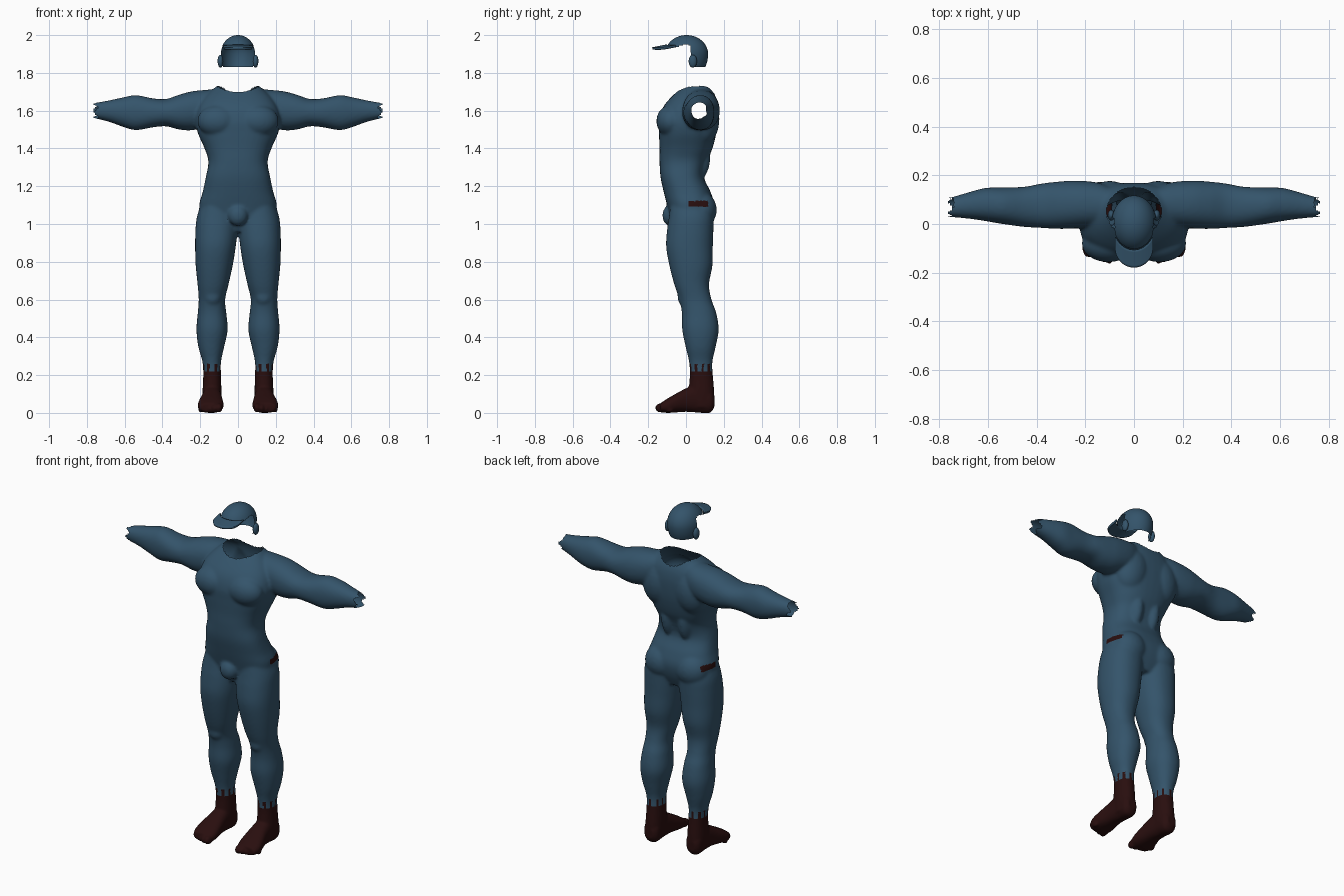
import bpy, bmesh, math
from mathutils import Matrix, Vector

if "Cube" in bpy.data.objects:
    bpy.data.objects.remove(bpy.data.objects["Cube"])


def material(name, rgb):
    m = bpy.data.materials.new(name)
    m.diffuse_color = (*rgb, 1)
    m.use_nodes = True
    m.node_tree.nodes["Principled BSDF"].inputs["Base Color"].default_value = m.diffuse_color
    return m


BLUE = material("slate_blue", (0.034, 0.088, 0.145))
BROWN = material("dark_brown", (0.022, 0.0045, 0.0045))


def smooth_rows(rows, n=6):
    """Catmull-Rom resampling of profile rows."""
    out = []
    for i in range(len(rows) - 1):
        a, b = rows[max(i - 1, 0)], rows[i]
        c, d = rows[i + 1], rows[min(i + 2, len(rows) - 1)]
        for k in range(n):
            t = k / n
            out.append([0.5 * (2 * q + (r - p) * t + (2 * p - 5 * q + 4 * r - s) * t * t
                               + (3 * q - p - 3 * r + s) * t ** 3)
                        for p, q, r, s in zip(a, b, c, d)])
    return out + [list(rows[-1])]


def loft(bm, axis, rows, side=1, power=2.2, seg=40):
    """Closed tube; each row is position, then min/max of both cross axes."""
    rings = []
    for t, a0, a1, b0, b1 in smooth_rows(rows):
        ring = []
        for k in range(seg):
            c, s = math.cos(math.tau * k / seg), math.sin(math.tau * k / seg)
            a = (a0 + a1) / 2 + (a1 - a0) / 2 * math.copysign(abs(c) ** (2 / power), c)
            b = (b0 + b1) / 2 + (b1 - b0) / 2 * math.copysign(abs(s) ** (2 / power), s)
            x, y, z = {"x": (t, a, b), "y": (a, t, b), "z": (a, b, t)}[axis]
            ring.append(bm.verts.new((x * side, y, z)))
        rings.append(ring)
    for r, q in zip(rings, rings[1:]):
        for k in range(seg):
            bm.faces.new((r[k], r[(k + 1) % seg], q[(k + 1) % seg], q[k]))
    bm.faces.new(rings[0])
    bm.faces.new(rings[-1])


def blob(bm, centre, radii, side=1, tilt=0.0):
    m = (Matrix.Translation((centre[0] * side, centre[1], centre[2]))
         @ Matrix.Rotation(tilt * side, 4, "Y") @ Matrix.Diagonal((*radii, 1)))
    bmesh.ops.create_uvsphere(bm, u_segments=24, v_segments=16, radius=1, matrix=m)


def finish(name, bm, mats=(BLUE,)):
    me = bpy.data.meshes.new(name)
    bm.to_mesh(me)
    bm.free()
    ob = bpy.data.objects.new(name, me)
    bpy.context.collection.objects.link(ob)
    for m in mats:
        me.materials.append(m)
    me.shade_smooth()
    return ob


def fuse(name, bm, voxel, remove, paint, mats):
    """Merge solids into one skin, open it where remove() says, then colour it."""
    bmesh.ops.recalc_face_normals(bm, faces=bm.faces[:])
    tmp = finish("helper", bm)
    mod = tmp.modifiers.new("merge", "REMESH")
    mod.mode, mod.voxel_size = "VOXEL", voxel
    mod = tmp.modifiers.new("relax", "SMOOTH")
    mod.factor, mod.iterations = 0.5, 8
    me = bpy.data.meshes.new_from_object(
        tmp.evaluated_get(bpy.context.evaluated_depsgraph_get()))
    bpy.data.objects.remove(tmp)
    out = bmesh.new()
    out.from_mesh(me)
    bpy.data.meshes.remove(me)
    gone = [f for f in out.faces if remove(f.calc_center_median())]
    bmesh.ops.delete(out, geom=gone, context="FACES")
    for f in out.faces:
        f.material_index = paint(f.calc_center_median())
    return finish(name, out, mats)


TORSO = [(0.96, -.08, .08, -.05, .11), (1.03, -.19, .19, -.08, .14),
         (1.10, -.205, .205, -.10, .15), (1.17, -.187, .187, -.118, .13),
         (1.25, -.17, .17, -.135, .095), (1.33, -.157, .157, -.14, .11),
         (1.40, -.177, .177, -.14, .14), (1.48, -.212, .212, -.143, .16),
         (1.55, -.225, .225, -.143, .168), (1.62, -.21, .21, -.12, .168),
         (1.68, -.17, .17, -.07, .155), (1.74, -.10, .10, .0, .12)]
LEG = [(1.12, .02, .19, -.08, .13), (1.04, .004, .217, -.09, .145),
       (0.97, .003, .225, -.10, .145), (0.88, .012, .227, -.105, .142),
       (0.78, .028, .224, -.088, .14), (0.68, .05, .214, -.062, .122),
       (0.60, .068, .208, -.035, .135), (0.53, .062, .213, -.022, .16),
       (0.44, .055, .22, -.02, .173), (0.35, .073, .21, -.002, .157),
       (0.27, .09, .188, .016, .14), (0.20, .09, .184, .02, .142),
       (0.10, .088, .188, .015, .15), (0.03, .095, .185, .03, .145)]
ARM = [(0.07, .0, .14, 1.56, 1.722), (0.15, -.01, .17, 1.52, 1.712),
       (0.24, -.018, .178, 1.497, 1.703), (0.31, -.02, .174, 1.50, 1.685),
       (0.38, -.016, .166, 1.517, 1.662), (0.45, -.012, .153, 1.512, 1.665),
       (0.54, .0, .15, 1.497, 1.682), (0.61, .012, .148, 1.515, 1.67),
       (0.68, .022, .13, 1.54, 1.655), (0.75, .028, .11, 1.557, 1.643),
       (0.80, .03, .105, 1.56, 1.64)]
FOOT = [(.150, .112, .165, .03, .09), (.125, .092, .184, .0, .13),
        (.06, .09, .186, .002, .15), (.0, .085, .193, .006, .13),
        (-.06, .078, .208, .002, .098), (-.10, .077, .213, .0, .075),
        (-.135, .085, .20, .004, .052)]

# Suit: torso, arms, legs and muscle volumes
suit = bmesh.new()
loft(suit, "z", TORSO, power=2.5)
blob(suit, (0, -.085, 1.045), (.052, .04, .055))
for s in (1, -1):
    loft(suit, "x", ARM, s)
    loft(suit, "z", LEG, s)
    blob(suit, (.105, -.08, 1.545), (.11, .077, .085), s)          # chest
    blob(suit, (.10, .09, 1.555), (.105, .087, .14), s, -.15)      # upper back
    blob(suit, (.10, .08, 1.075), (.098, .083, .095), s)           # seat
    blob(suit, (.055, .05, 1.36), (.05, .08, .14), s)              # lower back
    blob(suit, (.135, -.01, .615), (.045, .035, .05), s)           # knee


def suit_open(c):
    neck = (c.x / .112) ** 2 + ((c.y - .05) / .10) ** 2 < 1 and c.z > 1.55
    wrist = abs(c.x) > .752 + .012 * math.sin(c.z * 130 + c.y * 60)
    return neck or wrist or c.z < .215


def suit_paint(c):
    pocket = 1.09 < c.z < 1.122 and .015 < c.y < .118 and abs(c.x) > .08
    ang = math.atan2(c.y - .08, abs(c.x) - .138)
    cuff = c.z < (.258 if math.sin(ang * 9) > .35 else .222)
    return int(pocket or cuff)


fuse("body_suit", suit, .008, suit_open, suit_paint, (BLUE, BROWN))

# Feet with toes
for s, label in ((1, "left"), (-1, "right")):
    foot = bmesh.new()
    loft(foot, "z", LEG[9:], s)
    loft(foot, "y", FOOT, s, 2.4)
    for i in range(5):
        r = .022 - .0022 * i
        blob(foot, (.101 + .0245 * i, -.134 + .003 * i * i, r + .004),
             (r * .85, r * 1.35, r + .003), s)
    fuse(label + "_foot", foot, .006, lambda c: c.z > .219, lambda c: 0, (BROWN,))

# Cap shell: full dome in front, lower guard behind
cap = bmesh.new()
bmesh.ops.create_uvsphere(cap, u_segments=64, v_segments=48, radius=1)
for v in cap.verts:
    v.co = Vector((v.co.x * .092, .003 + v.co.y * .114,
                   1.90 + v.co.z * (.10 if v.co.z > 0 else .14)))


def cap_open(c):
    lower = 1.828 if c.y > .025 else 1.938 + .012 * max(0, 1 - abs(c.y) / .05)
    return c.z < lower


bmesh.ops.delete(cap, geom=[f for f in cap.faces if cap_open(f.calc_center_median())],
                 context="FACES")
finish("cap_shell", cap)

# Ear pads
for s, label in ((1, "left"), (-1, "right")):
    pad = bmesh.new()
    blob(pad, (.093, .036, 1.862), (.015, .022, .034), s)
    finish(label + "_ear_pad", pad)

# Curved peak
peak = bmesh.new()
grid = []
for i in range(25):
    u = math.sin((i / 24 - .5) * math.pi)
    x = .076 * u
    back = -.106 * math.sqrt(1 - (x / .088) ** 2)
    front = -.098 - .08 * math.sqrt(max(0, 1 - u * u))
    row = []
    for j in range(9):
        y = back + (min(front, back - .002) - back) * j / 8
        row.append(peak.verts.new((x, y, 1.947 + .2 * (y + .09) - 2.2 * x * x)))
    grid.append(row)
for r, q in zip(grid, grid[1:]):
    for j in range(8):
        peak.faces.new((r[j], r[j + 1], q[j + 1], q[j]))
bmesh.ops.recalc_face_normals(peak, faces=peak.faces[:])
ob = finish("cap_peak", peak)
mod = ob.modifiers.new("thickness", "SOLIDIFY")
mod.thickness, mod.offset = .012, 0
bpy.context.view_layer.objects.active = ob
ob.select_set(True)
bpy.ops.object.shade_smooth_by_angle()
